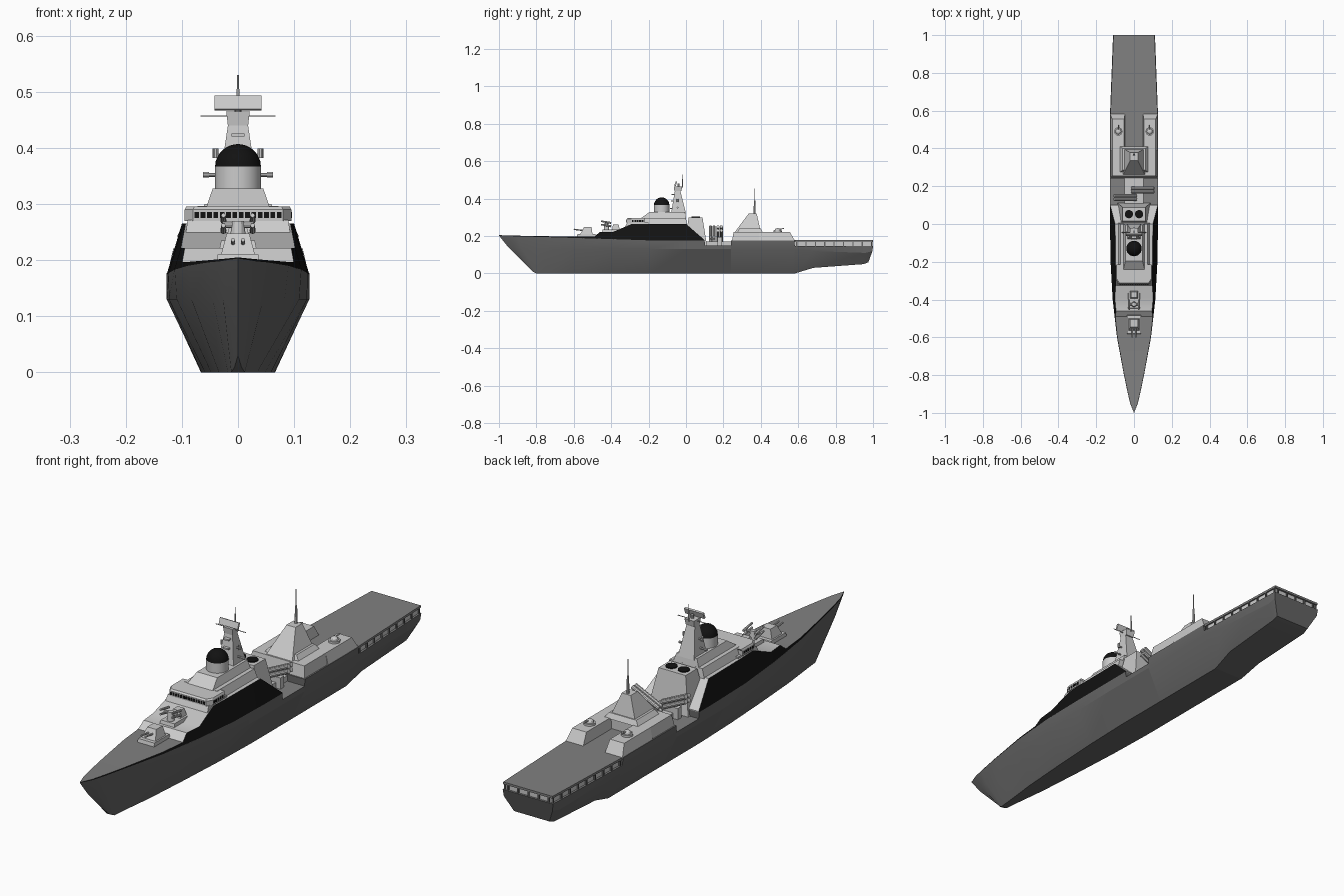
import bpy, bmesh, math
from mathutils import Vector

if "Cube" in bpy.data.objects:
    bpy.data.objects.remove(bpy.data.objects["Cube"])


def material(name, v):
    m = bpy.data.materials.new(name)
    m.diffuse_color = (v, v, v, 1)
    m.use_nodes = True
    m.node_tree.nodes["Principled BSDF"].inputs["Base Color"].default_value = m.diffuse_color
    return m


HULL, DECK, LIGHT, BLACK = [material(n, v) for n, v in
    (("hull_grey", .13), ("deck_grey", .22), ("light_grey", .55), ("black", .006))]


def build(name, verts, faces, mats=(LIGHT,), pick=None):
    bm = bmesh.new()
    vs = [bm.verts.new(v) for v in verts]
    for f in faces:
        bm.faces.new([vs[i] for i in f])
    bmesh.ops.remove_doubles(bm, verts=bm.verts, dist=1e-5)
    bmesh.ops.recalc_face_normals(bm, faces=bm.faces)
    bm.normal_update()
    if pick:
        for f in bm.faces:
            f.material_index = pick(f)
    me = bpy.data.meshes.new(name)
    bm.to_mesh(me)
    bm.free()
    for m in mats:
        me.materials.append(m)
    ob = bpy.data.objects.new(name, me)
    bpy.context.collection.objects.link(ob)
    return ob


def loft(name, rings, mats=(LIGHT,), pick=None):
    n = len(rings[0])
    verts = [p for r in rings for p in r]
    faces = [(i * n + j, i * n + (j + 1) % n, (i + 1) * n + (j + 1) % n, (i + 1) * n + j)
             for i in range(len(rings) - 1) for j in range(n)]
    faces += [tuple(range(n)), tuple(range(len(verts) - n, len(verts)))]
    return build(name, verts, faces, mats, pick)


def block(name, z0, r0, z1, r1=None, mat=LIGHT):
    """Tapered box; r = (x0, x1, y0, y1)"""
    def ring(r, z):
        return [(r[0], r[2], z), (r[1], r[2], z), (r[1], r[3], z), (r[0], r[3], z)]
    return loft(name, [ring(r0, z0), ring(r1 or r0, z1)], (mat,))


def sym(w, y0, y1):
    return (-w, w, y0, y1)


def tube(name, a, b, r, r2=None, n=10, mat=LIGHT):
    a, b = Vector(a), Vector(b)
    q = (b - a).to_track_quat('Z', 'Y')
    def ring(c, r):
        return [c + q @ Vector((r * math.cos(2 * math.pi * i / n), r * math.sin(2 * math.pi * i / n), 0))
                for i in range(n)]
    return loft(name, [ring(a, r), ring(b, r if r2 is None else r2)], (mat,))


def dome(name, c, r, mat, n=24, k=6, squash=1):
    rings = []
    for i in range(k + 1):
        t = i / k * math.pi / 2 * .98
        rings.append([(c[0] + r * math.cos(t) * math.cos(2 * math.pi * j / n),
                       c[1] + r * math.cos(t) * math.sin(2 * math.pi * j / n),
                       c[2] + r * squash * math.sin(t)) for j in range(n)])
    return loft(name, rings, (mat,))


def half_width(y):
    pts = [(-1, 0), (-.95, .02), (-.9, .032), (-.8, .053), (-.6, .09), (-.4, .113), (-.2, .124),
           (0, .127), (.58, .127), (1, .111)]
    for (a, wa), (b, wb) in zip(pts, pts[1:]):
        if y <= b:
            return wa + (wb - wa) * (y - a) / (b - a)


# Hull: (bottom w,y,z), (knuckle w,y,z), (top y,z)
stations = [
    ((0, -.84, .03), (0, -.95, .14), (-1, .203)),
    ((.006, -.82, .01), (.016, -.92, .14), (-.95, .2)),
    ((.012, -.8, 0), (.027, -.88, .135), (-.9, .198)),
    ((.018, -.74, 0), (.045, -.79, .13), (-.8, .196)),
    ((.034, -.6, 0), (.083, -.6, .13), (-.6, .19)),
    ((.048, -.4, 0), (.109, -.4, .13), (-.4, .184)),
    ((.059, -.2, 0), (.123, -.2, .13), (-.2, .177)),
    ((.065, 0, 0), (.127, 0, .13), (0, .175)),
    ((.065, .1, 0), (.127, .1, .13), (.1, .175)),
    ((.065, .101, 0), (.127, .101, .13), (.101, .15)),
    ((.065, .24, 0), (.127, .24, .13), (.24, .15)),
    ((.065, .241, 0), (.127, .241, .13), (.241, .177)),
    ((.065, .58, 0), (.126, .58, .13), (.58, .177)),
    ((.066, .582, 0), (.125, .582, .13), (.582, .148)),
    ((.074, .68, .03), (.122, .68, .12), (.68, .148)),
    ((.08, .95, .05), (.112, .96, .11), (.96, .148)),
    ((.078, .975, .06), (.108, .997, .12), (1, .148))]
rings = []
for b, k, (ty, tz) in stations:
    right = [b, k, (half_width(ty), ty, tz)]
    rings.append(right + [(-x, y, z) for x, y, z in reversed(right)])
loft("hull", rings, (HULL, DECK), lambda f: int(f.normal.z > .7))

# Foredeck and black-sided superstructure: (y, base z, top z)
rings = []
for y, z0, z1 in [(-1, .203, .205), (-.95, .2, .203), (-.9, .198, .202), (-.8, .196, .2),
                  (-.6, .19, .197), (-.49, .186, .197), (-.46, .185, .222), (-.39, .183, .222),
                  (-.29, .18, .265), (-.2, .177, .265), (0, .175, .265), (.1, .175, .178)]:
    w = half_width(y)
    t = max(0, w - (z1 - z0) * .3)
    rings.append([(w, y, z0), (t, y, z1), (-t, y, z1), (-w, y, z0)])
loft("midship_superstructure", rings, (BLACK, DECK, LIGHT),
     lambda f: 0 if abs(f.normal.x) > .5 else (1 if f.calc_center_median().y < -.5 else 2))

# Bridge with windows
block("bridge_base", .2, sym(.099, -.35, -.2), .272, sym(.09, -.315, -.2))
plan = [(-.095, -.22), (-.095, -.295), (-.08, -.318), (.08, -.318), (.095, -.295), (.095, -.22)]
loft("bridge_band", [[(x, y, .27) for x, y in plan], [(x, y, .29) for x, y in plan],
                     [(x * .97, y * .98, .296) for x, y in plan]])
for i in range(14):
    x = -.0735 + i * .0113
    block("bridge_window", .275, (x - .0042, x + .0042, -.3195, -.317), .286, mat=BLACK)
for s in (-1, 1):
    for i in range(5):
        y = -.285 + i * .013
        block("side_window", .275, (s * .0945 - .001, s * .0945 + .002, y - .0045, y + .0045), .286, mat=BLACK)

# Upper superstructure
block("upper_house", .26, sym(.085, -.24, .005), .297, sym(.072, -.235, 0))
block("radar_platform", .296, sym(.056, -.24, .0), .328, sym(.045, -.195, -.005))

# Large radome
tube("radome_drum", (0, -.13, .32), (0, -.13, .367), .041, n=24)
dome("radome_cap", (0, -.13, .366), .041, BLACK)

# Main mast
block("mast", .32, sym(.036, -.08, 0), .44, sym(.018, -.06, -.03))
block("mast_head", .44, sym(.018, -.062, -.025), .465, sym(.021, -.065, -.02))
tube("yard", (-.067, -.045, .457), (.067, -.045, .457), .0015, n=6)
tube("antenna_post", (0, -.04, .46), (0, -.04, .48), .006)
ant = block("search_antenna", -.0125, sym(.042, -.004, .004), .0125)
ant.location = (0, -.055, .48)
ant.rotation_euler.x = math.radians(-20)
tube("mast_pole", (0, -.018, .46), (0, -.018, .505), .003, n=6)
tube("mast_tip", (0, -.018, .5), (0, -.018, .53), .0015, n=6)
for s in (-1, 1):
    tube("lower_arm", (s * .02, -.045, .352), (s * .062, -.045, .352), .0035)
    tube("lower_arm_pod", (s * .052, -.045, .352), (s * .062, -.045, .352), .005)
    tube("upper_arm", (s * .02, -.045, .387), (s * .044, -.045, .387), .003)
    tube("upper_arm_pod", (s * .04, -.045, .382), (s * .04, -.045, .399), .005)
for z, y in ((.345, -.085), (.385, -.08), (.42, -.078)):
    block("mast_shelf", z, sym(.012, y, -.04), z + .006)

# Funnel with two uptakes
block("funnel", .15, sym(.088, -.01, .112), .3, sym(.06, .015, .088))
for s in (-1, 1):
    tube("funnel_uptake", (s * .027, .052, .295), (s * .027, .052, .304), .022, n=20, mat=BLACK)

# Forward gun
block("gun_plinth", .19, sym(.038, -.585, -.48), .211, sym(.036, -.58, -.485))
block("gun_turret", .211, sym(.03, -.565, -.5), .248, sym(.02, -.545, -.505))
for s in (-1, 1):
    tube("gun_barrel", (s * .009, -.55, .23), (s * .009, -.6, .236), .0035, n=8)

# Forward missile launcher
block("launcher_plinth", .215, sym(.034, -.45, -.34), .235, sym(.03, -.445, -.35))
tube("launcher_pedestal", (0, -.425, .23), (0, -.425, .27), .015, .011, 12)
tube("launcher_axle", (-.028, -.425, .263), (.028, -.425, .263), .006)
block("launcher_director", .234, sym(.022, -.395, -.355), .262, sym(.015, -.39, -.36))
for s in (-1, 1):
    for z in (.254, .272):
        tube("launcher_missile", (s * .026, -.4, z - .002), (s * .026, -.455, z + .008), .0055, .004, 8)

# Waist deckhouse and crossed canister launchers
block("waist_house", .148, sym(.05, .1, .245), .172)
for s, y0 in ((-1, .14), (1, .18)):
    block("canister_frame", .15, (s * .04 - .03, s * .04 + .03, y0 - .012, y0 + .012), .195)
    for dy in (-.009, .009):
        for dz in (0, .02):
            tube("missile_canister", (-s * .012, y0 + dy, .175 + dz),
                 (s * .105, y0 + dy, .23 + dz), .0085, n=10)

# Aft superstructure
block("aft_house", .15, sym(.126, .241, .4), .222, sym(.115, .255, .4))
for s in (-1, 1):
    xs = sorted((s * .048, s * .126))
    xt = sorted((s * .052, s * .115))
    block("side_house", .175, (*xs, .39, .582), .222, (*xt, .39, .555))
    tube("turret_base", (s * .083, .49, .22), (s * .083, .49, .23), .022, n=16)
    dome("turret_cap", (s * .083, .49, .23), .016, LIGHT, 12, 3, .8)
    tube("turret_barrel", (s * .083, .49, .237), (s * .083, .525, .24), .003, n=6)

# Aft tower and pole
block("aft_tower_base", .22, sym(.075, .275, .41), .24, sym(.06, .285, .4))
block("aft_tower", .22, sym(.058, .26, .4), .32, sym(.02, .335, .378))
tube("aft_pole_base", (0, .367, .315), (0, .367, .39), .006, .004, 8)
tube("aft_pole", (0, .367, .38), (0, .367, .455), .0022, n=6)

# Flight deck on recessed wall, with posts
def deck_slab(name, y0, y1, z0, z1, inset, mat):
    w0, w1 = half_width(y0) - inset, half_width(y1) - inset
    ring = [(-w0, y0), (w0, y0), (w1, y1), (-w1, y1)]
    loft(name, [[(x, y, z) for x, y in ring] for z in (z0, z1)], (mat,))


deck_slab("deck_wall", .57, .992, .147, .171, .008, LIGHT)
deck_slab("flight_deck", .582, 1, .169, .178, .002, DECK)
block("hangar_apron", .17, sym(.05, .39, .585), .178, mat=DECK)
for s in (-1, 1):
    for i in range(9):
        y = .592 + i * .05
        x = s * (half_width(y) - .006)
        block("deck_post", .147, (x - .004, x + .004, y - .003, y + .003), .17, mat=HULL)
for i in range(5):
    x = -.09 + i * .045
    block("stern_post", .147, (x - .003, x + .003, .99, .998), .17, mat=HULL)

# Smooth only shallow angles
bpy.ops.object.select_all(action='DESELECT')
for ob in bpy.context.scene.objects:
    ob.select_set(True)
    bpy.context.view_layer.objects.active = ob
bpy.ops.object.shade_smooth_by_angle(angle=math.radians(25))
